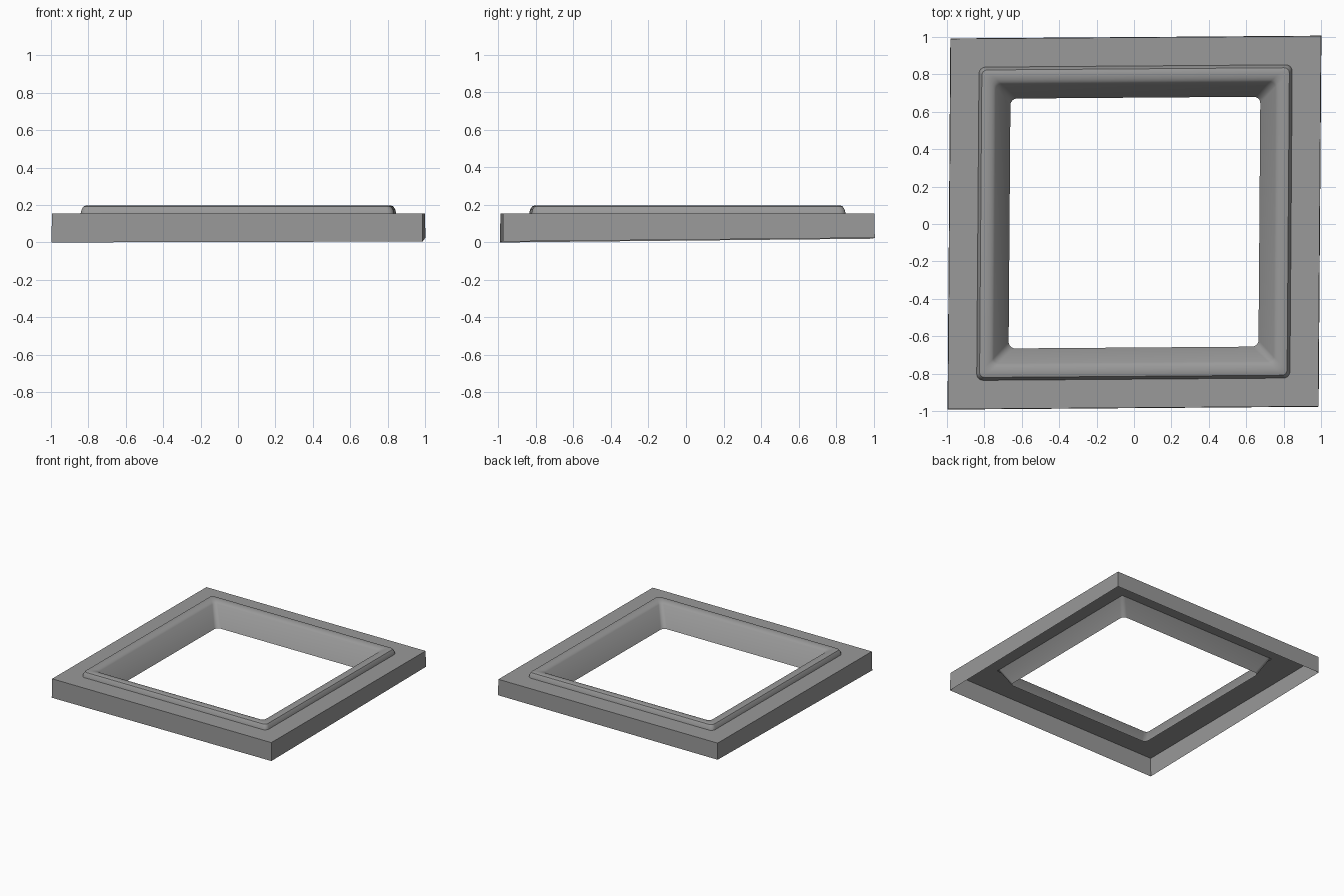
import bpy, bmesh, math

cube = bpy.data.objects.get("Cube")
if cube:
    bpy.data.objects.remove(cube, do_unlink=True)

grey = bpy.data.materials.new("plain grey")
grey.use_nodes = True
colour = (0.32, 0.32, 0.32, 1)
grey.diffuse_color = colour
grey.node_tree.nodes["Principled BSDF"].inputs["Base Color"].default_value = colour


def skew(x, y):
    """The whole frame is slightly sheared."""
    return x + 0.0025 + 0.0075 * y, y + 0.0075 + 0.0075 * x


def ring(bm, half, z, radius, tilt=0):
    """Square loop with rounded corners; tilt lifts it towards the back."""
    steps = 6 if radius else 0
    verts = []
    for corner in range(4):
        mid = math.radians(45 + 90 * corner)
        cx = math.copysign(half - radius, math.cos(mid))
        cy = math.copysign(half - radius, math.sin(mid))
        for i in range(steps + 1):
            a = mid + (i / steps - 0.5) * math.pi / 2 if steps else mid
            x, y = cx + radius * math.cos(a), cy + radius * math.sin(a)
            verts.append(bm.verts.new((*skew(x, y), z + tilt * (y + x / 4))))
    return verts


def build(name, profile):
    """Join successive loops of (half size, height, corner radius, tilt)."""
    bm = bmesh.new()
    loops = [ring(bm, *row) for row in profile]
    for a, b in zip(loops, loops[1:]):
        n = len(a)
        for i in range(n):
            j = (i + 1) % n
            bm.faces.new((a[i], a[j], b[j], b[i]))
    mesh = bpy.data.meshes.new(name)
    bm.to_mesh(mesh)
    bm.free()
    mesh.materials.append(grey)
    obj = bpy.data.objects.new(name, mesh)
    bpy.context.collection.objects.link(obj)
    bpy.ops.object.select_all(action="DESELECT")
    obj.select_set(True)
    bpy.context.view_layer.objects.active = obj
    bpy.ops.object.shade_smooth_by_angle(angle=math.radians(28))


# Outer skirt and flat top plate, open underneath
build("outer_frame", [(0.992, 0.0125, 0, 0.01), (0.99, 0.155, 0), (0.738, 0.155, 0)])

# Raised rounded rim, then the sloping wall of the opening
build("rim_and_inner_wall", [
    (0.8375, 0.155, 0.035), (0.833, 0.175, 0.032), (0.822, 0.193, 0.028),
    (0.81, 0.197, 0.028), (0.79, 0.198, 0.028), (0.77, 0.194, 0.028),
    (0.757, 0.188, 0.028), (0.7475, 0.18, 0.028), (0.668, 0.03, 0.035)])
